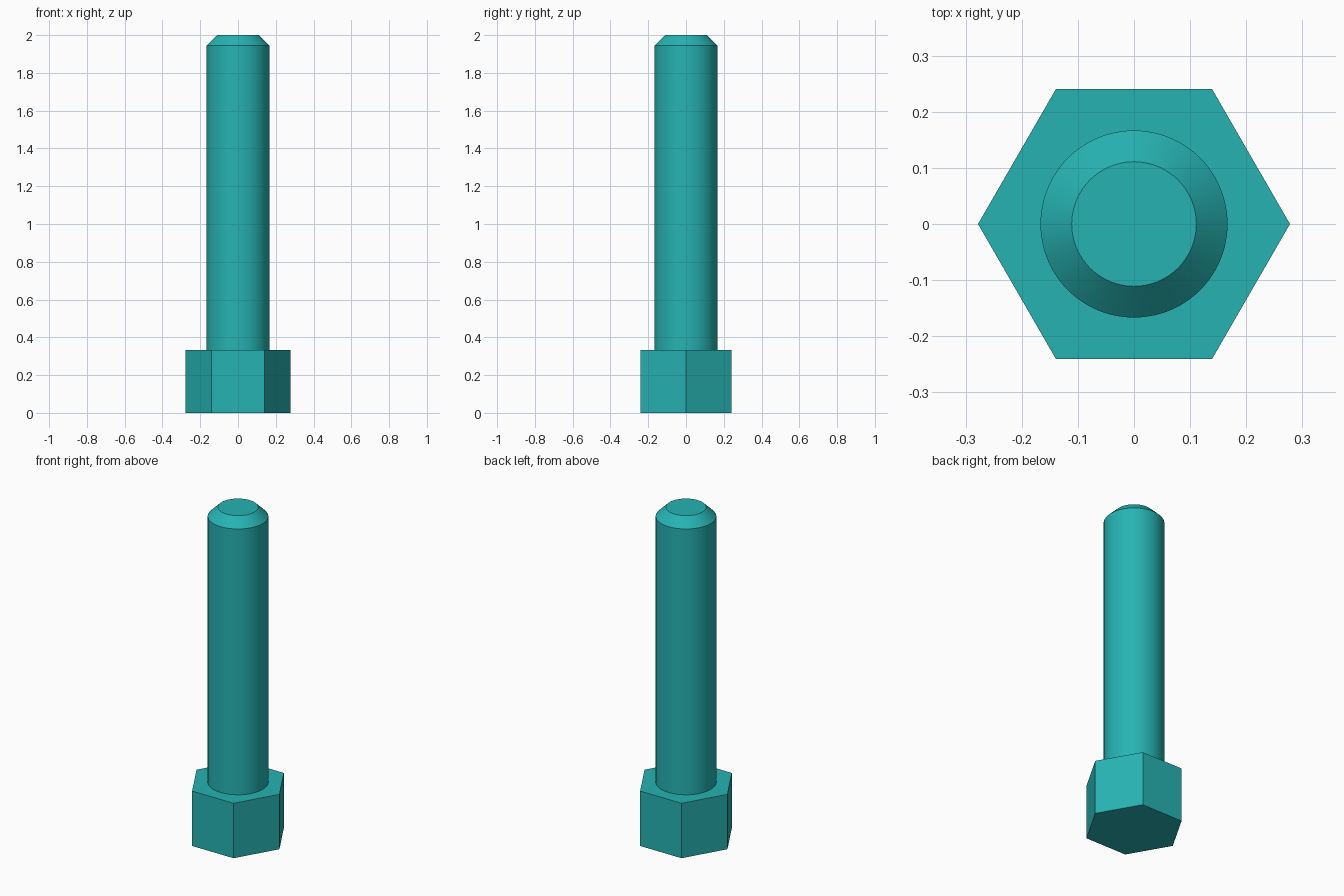
import bpy, bmesh, math

cube = bpy.data.objects.get("Cube")
if cube:
    bpy.data.objects.remove(cube, do_unlink=True)

teal = bpy.data.materials.new("teal")
teal.use_nodes = True
colour = (0.02, 0.45, 0.45, 1.0)
teal.diffuse_color = colour
teal.node_tree.nodes["Principled BSDF"].inputs["Base Color"].default_value = colour


def turned_part(name, profile, sides):
    """Closed solid from (radius, height) rings, first corner on +x."""
    bm = bmesh.new()
    rings = []
    for r, z in profile:
        rings.append([bm.verts.new((r * math.cos(2 * math.pi * i / sides),
                                    r * math.sin(2 * math.pi * i / sides), z))
                      for i in range(sides)])
    for low, high in zip(rings, rings[1:]):
        for i in range(sides):
            j = (i + 1) % sides
            bm.faces.new((low[i], low[j], high[j], high[i]))
    bm.faces.new(rings[0][::-1])
    bm.faces.new(rings[-1])
    mesh = bpy.data.meshes.new(name)
    bm.to_mesh(mesh)
    bm.free()
    mesh.materials.append(teal)
    obj = bpy.data.objects.new(name, mesh)
    bpy.context.collection.objects.link(obj)
    return obj


# Hexagonal head at the base
turned_part("hex_head", [(0.278, 0), (0.278, 0.333)], 6)

# Round shank with a chamfered tip, seated slightly into the head
shank = turned_part("shank", [(0.1667, 0.31), (0.1667, 1.945), (0.111, 2.0)], 96)
bpy.ops.object.select_all(action='DESELECT')
shank.select_set(True)
bpy.context.view_layer.objects.active = shank
bpy.ops.object.shade_smooth_by_angle(angle=math.radians(30))
